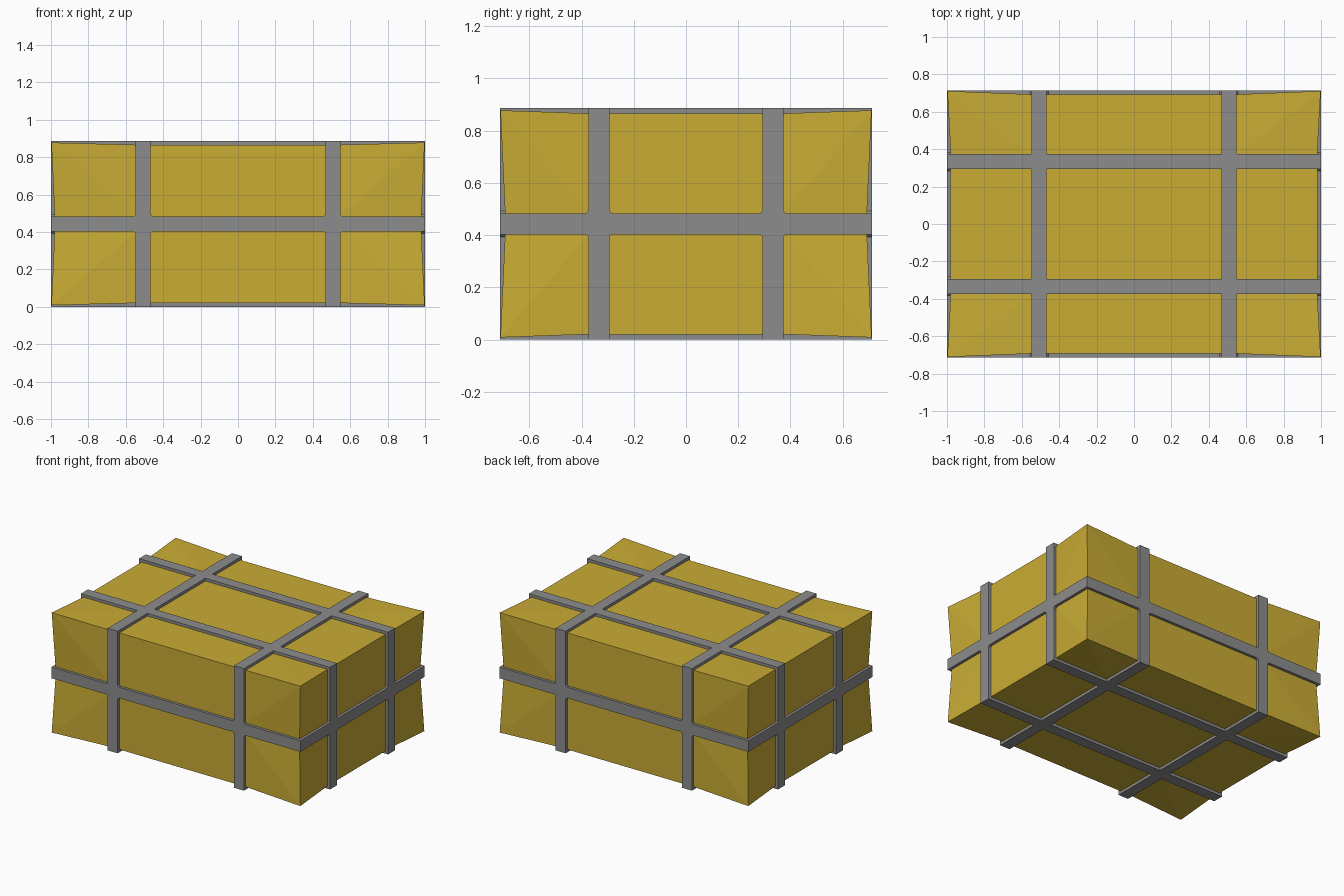
import bpy, bmesh, math
from mathutils import Vector, Matrix

if "Cube" in bpy.data.objects:
    bpy.data.objects.remove(bpy.data.objects["Cube"])

HALF = (1.0, 0.713, 0.443)          # outer half sizes (straps)
REC = 0.02                          # panel recess below the straps
FLARE = (0.998, 0.711, 0.435)       # flared corner positions
POS = (0.507, 0.333, 0.0)           # strap centre offsets per axis
W = 0.04                            # strap half width
LIFT = Vector((0, 0, HALF[2]))


def material(name, col):
    m = bpy.data.materials.new(name)
    m.diffuse_color = (*col, 1)
    m.use_nodes = True
    m.node_tree.nodes["Principled BSDF"].inputs["Base Color"].default_value = m.diffuse_color
    return m


yellow = material("yellow_panel", (0.59, 0.415, 0.035))
gray = material("gray_strap", (0.265, 0.265, 0.265))


def finish(bm, name, mat):
    bmesh.ops.remove_doubles(bm, verts=bm.verts, dist=1e-5)
    bmesh.ops.translate(bm, verts=bm.verts, vec=LIFT)
    bmesh.ops.recalc_face_normals(bm, faces=bm.faces)
    me = bpy.data.meshes.new(name)
    bm.to_mesh(me)
    bm.free()
    me.materials.append(mat)
    ob = bpy.data.objects.new(name, me)
    bpy.context.collection.objects.link(ob)


# Cut lines along each axis: box ends plus both edges of every strap
inner = [h - REC for h in HALF]
cuts = []
for a in range(3):
    centres = {-POS[a], POS[a]}
    cuts.append(sorted([-inner[a], inner[a]] + [c + s * W for c in centres for s in (-1, 1)]))


def flared(p):
    if all(abs(abs(p[a]) - inner[a]) < 1e-6 for a in range(3)):
        return Vector([math.copysign(FLARE[a], p[a]) for a in range(3)]), True
    return Vector(p), False


# Body panels, only between straps, with corners pulled outward
bm = bmesh.new()
for a in range(3):
    u, v = (a + 1) % 3, (a + 2) % 3
    for s in (-1, 1):
        for i in range(0, len(cuts[u]) - 1, 2):
            for j in range(0, len(cuts[v]) - 1, 2):
                quad = []
                for di, dj in ((0, 0), (1, 0), (1, 1), (0, 1)):
                    p = [0, 0, 0]
                    p[a], p[u], p[v] = s * inner[a], cuts[u][i + di], cuts[v][j + dj]
                    quad.append(flared(p))
                if s < 0:
                    quad.reverse()
                vs = [bm.verts.new(q[0]) for q in quad]
                k = next((n for n in range(4) if quad[n][1]), None)
                if k is None:
                    bm.faces.new(vs)
                else:           # fold the corner panel along its diagonal
                    r = vs[k:] + vs[:k]
                    bm.faces.new((r[0], r[1], r[2]))
                    bm.faces.new((r[0], r[2], r[3]))
finish(bm, "crate_panels", yellow)


# Strap: rectangular ring around one axis
def strap(name, a, c):
    u, v = (a + 1) % 3, (a + 2) % 3
    bm = bmesh.new()

    def loop(off, d):
        out = []
        for su, sv in ((-1, -1), (1, -1), (1, 1), (-1, 1)):
            p = [0, 0, 0]
            p[a], p[u], p[v] = c + off, su * (HALF[u] - d), sv * (HALF[v] - d)
            out.append(bm.verts.new(p))
        return out

    loops = [loop(-W, REC + 0.002), loop(-W, 0), loop(W, 0), loop(W, REC + 0.002)]
    for l0, l1 in zip(loops, loops[1:]):
        for k in range(4):
            n = (k + 1) % 4
            bm.faces.new((l0[k], l0[n], l1[n], l1[k]))
    finish(bm, name, gray)


strap("middle_strap", 2, 0.0)
for a, label in ((0, "cross_strap"), (1, "long_strap")):
    for s, side in ((-1, "a"), (1, "b")):
        strap(f"{label}_{side}", a, s * POS[a])

# Small chamfer plates in the corners of the crossings on the four sides
bm = bmesh.new()
for a in (0, 1):
    t = 1 - a
    for s in (-1, 1):
        for c in (-POS[t], POS[t]):
            for su in (-1, 1):
                for sv in (-1, 1):
                    rows = []
                    for d in (0.0, REC + 0.002):
                        row = []
                        for eu, ev in ((0, 0), (0.01, 0), (0, 0.01)):
                            p = [0, 0, sv * (W + ev)]
                            p[a] = s * (HALF[a] - d)
                            p[t] = c + su * (W + eu)
                            row.append(bm.verts.new(p))
                        rows.append(row)
                    f, b = rows
                    bm.faces.new(f)
                    bm.faces.new((f[1], f[2], b[2], b[1]))
finish(bm, "crossing_fillets", gray)

# Orient the open strap shells outward
for ob in bpy.data.objects:
    me = ob.data
    centre = LIFT
    b = bmesh.new()
    b.from_mesh(me)
    for f in b.faces:
        m = f.calc_center_median() - centre
        n = f.normal
        ax = max(range(3), key=lambda i: abs(n[i]))
        ref = m[ax]
        if "strap" in ob.name:
            a = 2 if "middle" in ob.name else (0 if "cross" in ob.name else 1)
            if ax == a:
                c = sum(v.co[a] for v in b.verts) / len(b.verts) - centre[a]
                ref = m[a] - c
        if "fillets" not in ob.name and n[ax] * ref < 0:
            f.normal_flip()
    b.to_mesh(me)
    b.free()
